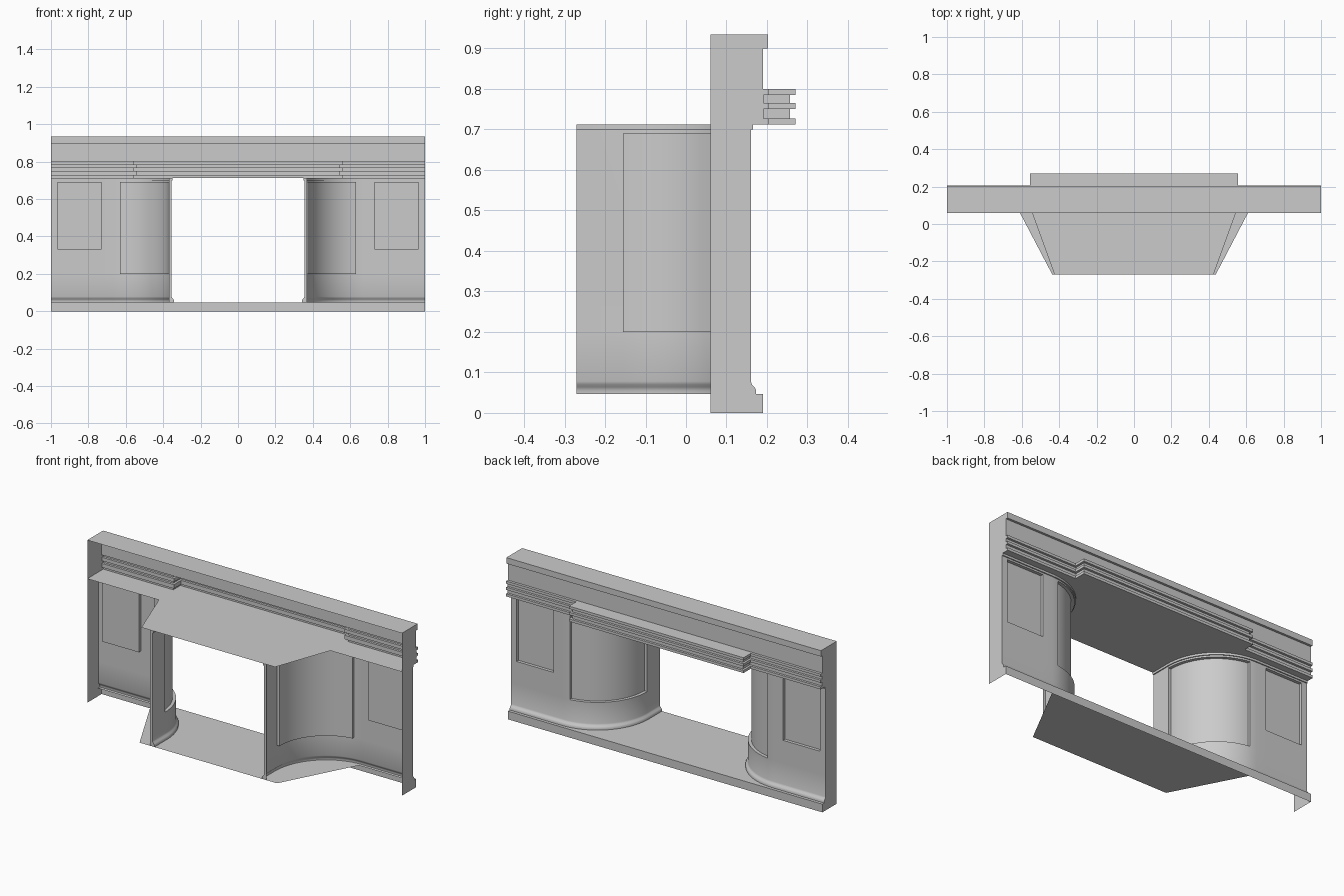
import bpy, bmesh
from math import cos, sin, pi, radians

if "Cube" in bpy.data.objects:
    bpy.data.objects.remove(bpy.data.objects["Cube"])

FLOOR, SOFFIT = 0.047, 0.712


def finish(name, quads):
    """Make an object from polygons of the right half and mirror it across x = 0."""
    bm = bmesh.new()
    for q in quads:
        bm.faces.new([bm.verts.new(p) for p in q])
    bmesh.ops.remove_doubles(bm, verts=bm.verts, dist=1e-5)
    bmesh.ops.dissolve_degenerate(bm, edges=bm.edges, dist=1e-5)
    me = bpy.data.meshes.new(name)
    bm.to_mesh(me)
    bm.free()
    ob = bpy.data.objects.new(name, me)
    bpy.context.collection.objects.link(ob)
    m = ob.modifiers.new("mirror", 'MIRROR')
    m.use_clip = True
    bpy.ops.object.select_all(action='DESELECT')
    ob.select_set(True)
    bpy.context.view_layer.objects.active = ob
    bpy.ops.object.shade_smooth_by_angle(angle=radians(30))
    return ob


def sheet(stations, rows, point, skip=lambda i, j: False):
    """Quads between plan stations and (height, offset) rows, facing the street."""
    out = []
    for i in range(len(stations) - 1):
        for j in range(len(rows) - 1):
            if not skip(i, j):
                a, b = stations[i], stations[i + 1]
                out.append([point(b, rows[j]), point(a, rows[j]),
                            point(a, rows[j + 1]), point(b, rows[j + 1])])
    return out


# Wall plan: jamb return, quarter round into the entrance, then the flat front
R, CX, CY, N = 0.315, 0.67, -0.155, 24
plan = [(0.37, -0.27, 0, 0), (0.355, -0.27, -1, 0)]
for k in range(N + 1):
    a = pi - k / N * pi / 2
    plan.append((CX + R * cos(a), CY + R * sin(a), cos(a), sin(a)))
plan += [(x, 0.16, 0, 1) for x in (0.73, 0.965, 1.0)]

# Wall section: skirting, plain wall, top bead
wall_rows = [(FLOOR, 0.013), (0.056, 0.013), (0.064, 0.009), (0.070, 0.003), (0.078, 0),
             (0.2, 0), (0.33, 0), (0.69, 0), (0.70, 0), (0.70, 0.006), (SOFFIT, 0.006)]


def wall_point(s, r):
    return (s[0] + s[2] * r[1], s[1] + s[3] * r[1], r[0])


def in_panel(i, j):
    return (2 <= i < 24 and 5 <= j < 7) or (i == 27 and j == 6)


finish("curved_wall", sheet(plan, wall_rows, wall_point, in_panel))


# Recessed panels in the curved and flat parts of the wall
def recess(name, i0, i1, z0, z1, d=0.018):
    rows = [(z0, 0), (z0, -d), (z1, -d), (z1, 0)]
    q = sheet(plan[i0:i1 + 1], rows, wall_point)
    for i in (i0, i1):
        side = [wall_point(plan[i], r) for r in rows]
        q.append(side if i == i0 else side[::-1])
    finish(name, q)


recess("curved_panel", 2, 24, 0.2, 0.69)
recess("flat_panel", 27, 28, 0.33, 0.69)

# Ribbed moulding that steps forward over the entrance
ridge_z = [(SOFFIT, 0.727), (0.75, 0.765), (0.785, 0.80)]
band_rows = [(SOFFIT, None)]
for n, (z0, z1) in enumerate(ridge_z):
    band_rows += [(z0, 0.013), (z1, 0.013)]
    if n < 2:
        band_rows += [(z1, 0), (ridge_z[n + 1][0], 0)]
band_rows.append((0.80, None))


def band_point(s, r):
    z, o = r
    if o is None:
        return (s[0] + s[2] * 0.013, 0.19, z)
    return (s[0] + s[2] * o, s[1] + o, z)


band_plan = [(0, 0.257, 0), (0.542, 0.257, 1), (0.542, 0.192, 1), (1.0, 0.192, 0)]
finish("ribbed_moulding", sheet(band_plan, band_rows, band_point))


# Straight lengths: fascia with top cap, and the base step
def straight(name, profile):
    finish(name, sheet([0, 1], profile, lambda x, r: (x, r[0], r[1])))


straight("fascia", [(0.19, 0.80), (0.19, 0.90), (0.203, 0.90), (0.203, 0.934), (0.06, 0.934)])
straight("base_step", [(0.19, 0), (0.19, FLOOR), (0.155, FLOOR)])

# Entrance floor and ceiling
finish("floor", [[(x, y, FLOOR) for x, y in
                  [(0, -0.27), (0.437, -0.27), (0.61, 0.06), (0.66, 0.155), (0, 0.155)]]])
finish("ceiling", [[(x, y, SOFFIT) for x, y in
                    [(0, 0.19), (1, 0.19), (1, 0.06), (0.545, 0.06), (0.425, -0.27), (0, -0.27)]]])

# End caps following the whole side section
section = [(0.06, 0), (0.19, 0), (0.19, FLOOR)]
section += [(0.16 + o, z) for z, o in wall_rows]
section += [band_point(band_plan[-1], r)[1:] for r in band_rows]
section += [(0.19, 0.90), (0.203, 0.90), (0.203, 0.934), (0.06, 0.934)]
finish("end_cap", [[(1, y, z) for y, z in section]])
